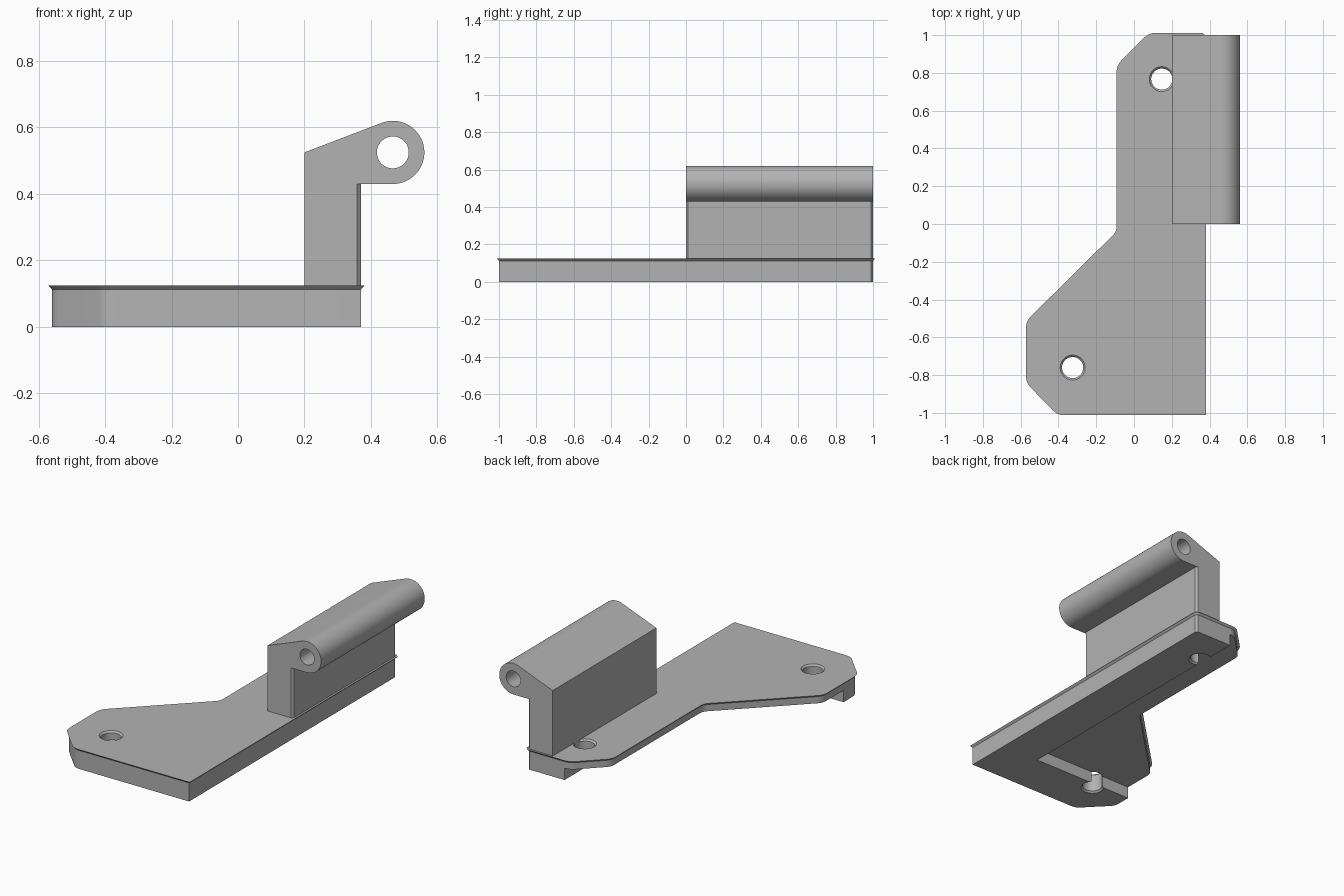
import bpy, bmesh, math
from mathutils import Vector

if "Cube" in bpy.data.objects:
    bpy.data.objects.remove(bpy.data.objects["Cube"])

grey = bpy.data.materials.new("plain_grey")
grey.diffuse_color = (0.45, 0.45, 0.45, 1)
grey.use_nodes = True
grey.node_tree.nodes["Principled BSDF"].inputs["Base Color"].default_value = grey.diffuse_color
C = 0.012          # edge chamfer
TOP = 0.125        # plate top
CEIL = 0.072       # underside of the thin plate


def loft(name, rings):
    """Closed solid through rings of equal point count."""
    bm = bmesh.new()
    vs = [[bm.verts.new(p) for p in r] for r in rings]
    n = len(vs[0])
    for a, b in zip(vs, vs[1:]):
        for i in range(n):
            j = (i + 1) % n
            bm.faces.new((a[i], a[j], b[j], b[i]))
    bm.faces.new(vs[0][::-1])
    bm.faces.new(vs[-1])
    bmesh.ops.recalc_face_normals(bm, faces=bm.faces)
    me = bpy.data.meshes.new(name)
    bm.to_mesh(me)
    bm.free()
    ob = bpy.data.objects.new(name, me)
    bpy.context.collection.objects.link(ob)
    me.materials.append(grey)
    return ob


def boolean(ob, other, op):
    m = ob.modifiers.new(op, 'BOOLEAN')
    m.operation, m.object, m.solver = op, other, 'EXACT'
    bpy.context.view_layer.objects.active = ob
    bpy.ops.object.modifier_apply(modifier=m.name)
    bpy.data.objects.remove(other)


def at_z(pts, z):
    return [(p[0], p[1], z) for p in pts]


def rounded(corners):
    """Outline from (x, y, corner cut, arc steps)."""
    out = []
    n = len(corners)
    for i, (x, y, d, steps) in enumerate(corners):
        p = Vector((x, y))
        if d == 0:
            out.append(p)
            continue
        a = p + (Vector(corners[i - 1][:2]) - p).normalized() * d
        b = p + (Vector(corners[(i + 1) % n][:2]) - p).normalized() * d
        for k in range(steps + 1):
            t = k / steps
            out.append(a * (1 - t) ** 2 + p * 2 * t * (1 - t) + b * t * t)
    return out


def inset(pts, d):
    """Offset a counter-clockwise outline inward."""
    out = []
    n = len(pts)
    for i, p in enumerate(pts):
        e1 = (p - pts[i - 1]).normalized()
        e2 = (pts[(i + 1) % n] - p).normalized()
        n1, n2 = Vector((-e1.y, e1.x)), Vector((-e2.y, e2.x))
        out.append(p + (n1 + n2) * d / (1 + n1.dot(n2)))
    return out


def circle(cx, cy, r, n=48):
    return [(cx + r * math.cos(2 * math.pi * i / n),
             cy + r * math.sin(2 * math.pi * i / n)) for i in range(n)]


# Base plate with chamfered top edge and softened left corners
plan = rounded([(0.37, -1, 0, 0), (-0.4, -1, 0.03, 5), (-0.56, -0.835, 0.03, 5),
                (-0.56, -0.52, 0.03, 5), (-0.08, -0.045, 0.03, 5),
                (-0.08, 0.835, 0.03, 5), (0.085, 1, 0.03, 5), (0.37, 1, C, 1)])
body = loft("hinge_bracket", [at_z(plan, 0), at_z(plan, TOP - C),
                              at_z(inset(plan, C), TOP)])

# Pocket under the plate, open to the left and back
box = [(-1, -0.72), (0.12, -0.72), (0.12, 1.2), (-1, 1.2)]
boolean(body, loft("pocket_cutter", [at_z(box, -0.1), at_z(box, CEIL)]), 'DIFFERENCE')

# Screw holes with chamfered rims
for x, y in [(-0.325, -0.76), (0.147, 0.767)]:
    steps = [(-0.01, 0.076), (0.01, 0.056), (TOP - 0.01, 0.056), (TOP + 0.01, 0.076)]
    cut = loft("hole_cutter", [at_z(circle(x, y, r), z) for z, r in steps])
    boolean(body, cut, 'DIFFERENCE')

# Upright wall
wall = rounded([(0.2, 0, 0, 0), (0.37, 0, C, 1), (0.37, 1, C, 1), (0.2, 1, 0, 0)])
boolean(body, loft("upright_wall", [at_z(wall, 0.09), at_z(wall, 0.43)]), 'UNION')

# Knuckle: sloped top running tangent into the barrel
cx, cz, R = 0.466, 0.525, 0.095
a0 = math.pi - math.acos(R / (cx - 0.2))
prof = [(0.2, 0.43), (0.2, cz)]
for i in range(41):
    a = a0 + (-math.pi / 2 - a0) * i / 40
    prof.append((cx + R * math.cos(a), cz + R * math.sin(a)))
knuckle = loft("knuckle", [[(x, y, z) for x, z in prof] for y in (0, 1)])
pin = circle(cx, cz, 0.048)
boolean(knuckle, loft("pin_cutter", [[(x, y, z) for x, z in pin] for y in (-0.1, 1.1)]),
        'DIFFERENCE')
boolean(body, knuckle, 'UNION')

# Smooth the round parts, keep the edges sharp
bpy.ops.object.select_all(action='DESELECT')
body.select_set(True)
bpy.context.view_layer.objects.active = body
bpy.ops.object.shade_smooth_by_angle(angle=math.radians(25))
